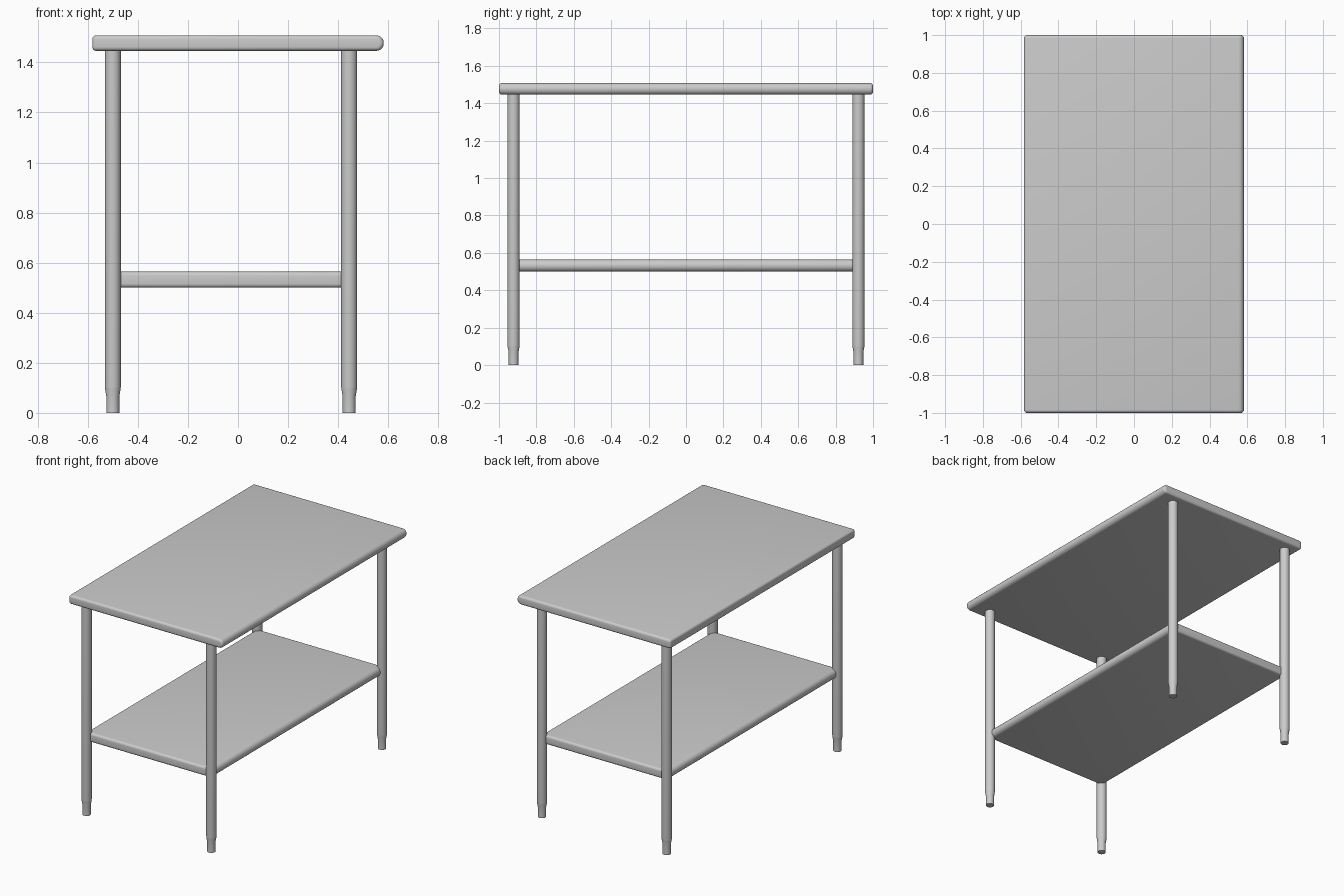
import bpy, bmesh, math

cube = bpy.data.objects.get("Cube")
if cube:
    bpy.data.objects.remove(cube, do_unlink=True)

steel = bpy.data.materials.new("brushed_steel")
steel.use_nodes = True
GREY = (0.6, 0.6, 0.6, 1)
steel.diffuse_color = GREY
steel.node_tree.nodes["Principled BSDF"].inputs["Base Color"].default_value = GREY


def finish(name, bm):
    """Turn a bmesh into a smooth-shaded steel object."""
    bmesh.ops.recalc_face_normals(bm, faces=bm.faces)
    mesh = bpy.data.meshes.new(name)
    bm.to_mesh(mesh)
    bm.free()
    mesh.materials.append(steel)
    obj = bpy.data.objects.new(name, mesh)
    bpy.context.collection.objects.link(obj)
    bpy.ops.object.select_all(action="DESELECT")
    obj.select_set(True)
    bpy.context.view_layer.objects.active = obj
    bpy.ops.object.shade_smooth_by_angle(angle=math.radians(40))


def bevel(bm, edges, width):
    bmesh.ops.bevel(bm, geom=edges, offset=width, segments=5, profile=0.5,
                    affect="EDGES", clamp_overlap=False)


def slab(name, x0, x1, y, z0, z1, round_sides):
    """Flat panel with softened edges and bullnosed long sides."""
    bm = bmesh.new()
    bmesh.ops.create_cube(bm, size=1)
    for v in bm.verts:
        v.co.x = x1 if v.co.x > 0 else x0
        v.co.y = y if v.co.y > 0 else -y
        v.co.z = z1 if v.co.z > 0 else z0
    # Bullnose on the chosen long sides
    long_edges = [e for e in bm.edges
                  if abs(e.verts[0].co.y - e.verts[1].co.y) > y
                  and any(abs(e.verts[0].co.x - s) < 1e-4 for s in round_sides)]
    bevel(bm, long_edges, (z1 - z0) * 0.47)
    # Small radius on every remaining sharp edge
    bm.normal_update()
    bevel(bm, [e for e in bm.edges if e.calc_face_angle(0) > math.radians(40)], 0.016)
    finish(name, bm)


def leg(name, x, y):
    """Round tube tapering into a narrower foot."""
    profile = [(0.026, 0), (0.026, 0.066), (0.031, 0.095), (0.032, 0.106), (0.032, 1.46)]
    sides = 32
    bm = bmesh.new()
    rings = [[bm.verts.new((x + r * math.cos(math.tau * i / sides),
                            y + r * math.sin(math.tau * i / sides), z))
              for i in range(sides)] for r, z in profile]
    for low, high in zip(rings, rings[1:]):
        for i in range(sides):
            j = (i + 1) % sides
            bm.faces.new((low[i], low[j], high[j], high[i]))
    bm.faces.new(rings[0][::-1])
    bm.faces.new(rings[-1])
    finish(name, bm)


# Work surface and lower shelf
slab("table_top", -0.582, 0.582, 1.0, 1.446, 1.508, [0.582])
slab("lower_shelf", -0.512, 0.453, 0.925, 0.5, 0.564, [-0.512, 0.453])

# Four legs
for side, x in (("right", -0.5), ("left", 0.444)):
    for end, y in (("front", -0.922), ("back", 0.922)):
        leg(f"{end}_{side}_leg", x, y)
